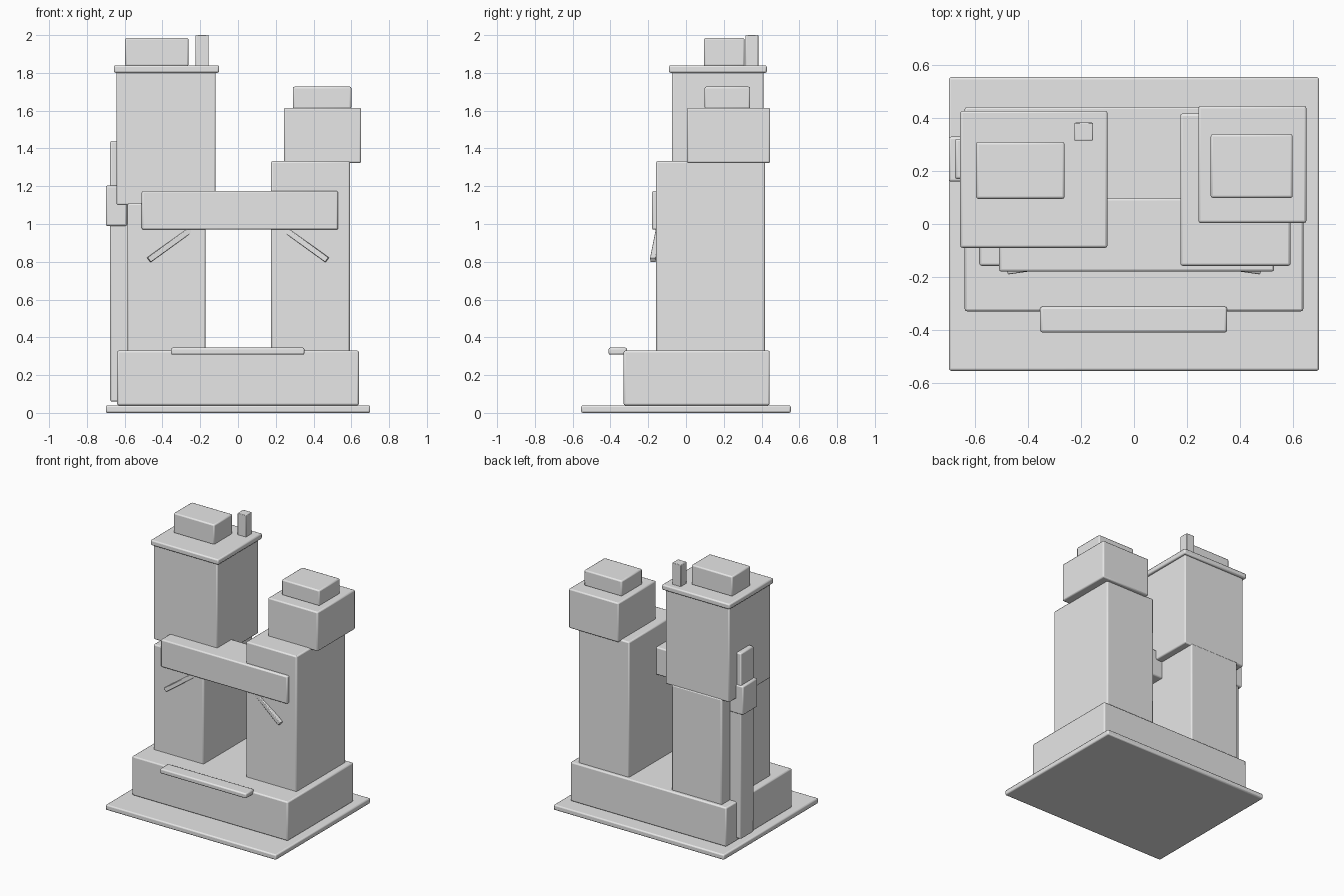
import bpy
from mathutils import Vector

# Remove the default cube
cube = bpy.data.objects.get("Cube")
if cube:
    bpy.data.objects.remove(cube, do_unlink=True)

# Single plain material
grey = bpy.data.materials.new("light_grey")
grey.use_nodes = True
colour = (0.8, 0.8, 0.8, 1)
grey.diffuse_color = colour
for node in grey.node_tree.nodes:
    if node.type == 'BSDF_PRINCIPLED':
        node.inputs["Base Color"].default_value = colour


def finish(obj, name, bevel):
    """Name the part, round its edges slightly and colour it."""
    obj.name = name
    obj.data.materials.append(grey)
    mod = obj.modifiers.new("edge_bevel", 'BEVEL')
    mod.width = bevel
    mod.segments = 2
    bpy.ops.object.shade_smooth_by_angle()
    return obj


def box(name, x, y, z, bevel=0.009):
    """Bevelled block from (min, max) ranges."""
    bpy.ops.mesh.primitive_cube_add(size=1)
    obj = bpy.context.object
    for axis, (low, high) in enumerate((x, y, z)):
        for v in obj.data.vertices:
            v.co[axis] = low if v.co[axis] < 0 else high
    return finish(obj, name, bevel)


def bar(name, start, end, thick):
    """Square bar between two points."""
    start, end = Vector(start), Vector(end)
    span = end - start
    bpy.ops.mesh.primitive_cube_add(size=1)
    obj = bpy.context.object
    for v in obj.data.vertices:
        v.co *= Vector((thick, thick, span.length))
    obj.location = (start + end) / 2
    obj.rotation_mode = 'QUATERNION'
    obj.rotation_quaternion = span.to_track_quat('Z', 'Y')
    return finish(obj, name, 0.004)


# Ground plate, plinth and front step
box("ground_plate", (-0.7, 0.7), (-0.555, 0.555), (0, 0.04))
box("plinth", (-0.64, 0.64), (-0.33, 0.443), (0.04, 0.33))
box("front_step", (-0.355, 0.352), (-0.41, -0.312), (0.308, 0.345))

# Tall tower
box("tall_tower_base", (-0.585, -0.172), (-0.158, 0.415), (0.32, 1.11))
box("tall_tower_upper", (-0.643, -0.118), (-0.075, 0.41), (1.1, 1.815))
box("tall_tower_cap", (-0.657, -0.1), (-0.09, 0.428), (1.8, 1.84))
box("tall_roof_block", (-0.597, -0.262), (0.095, 0.31), (1.835, 1.985))
box("chimney", (-0.225, -0.155), (0.315, 0.383), (1.835, 2.0), 0.004)

# Short tower
box("short_tower_base", (0.175, 0.592), (-0.158, 0.418), (0.32, 1.333))
box("short_tower_upper", (0.243, 0.652), (0.004, 0.446), (1.323, 1.615))
box("short_roof_block", (0.29, 0.6), (0.098, 0.34), (1.61, 1.727))

# Bridge joining the towers, with a slanted bar under each end
box("bridge", (-0.51, 0.53), (-0.18, 0.098), (0.97, 1.175))
for side, word in ((-1, "right"), (1, "left")):
    bar(word + "_bar", (side * 0.472, -0.175, 0.81),
        (side * 0.23, -0.14, 0.985), 0.03)

# Pipe and its box on the outer wall
box("wall_pipe", (-0.677, -0.57), (0.17, 0.322), (0.06, 1.44))
box("pipe_box", (-0.7, -0.588), (0.16, 0.33), (0.99, 1.203))
